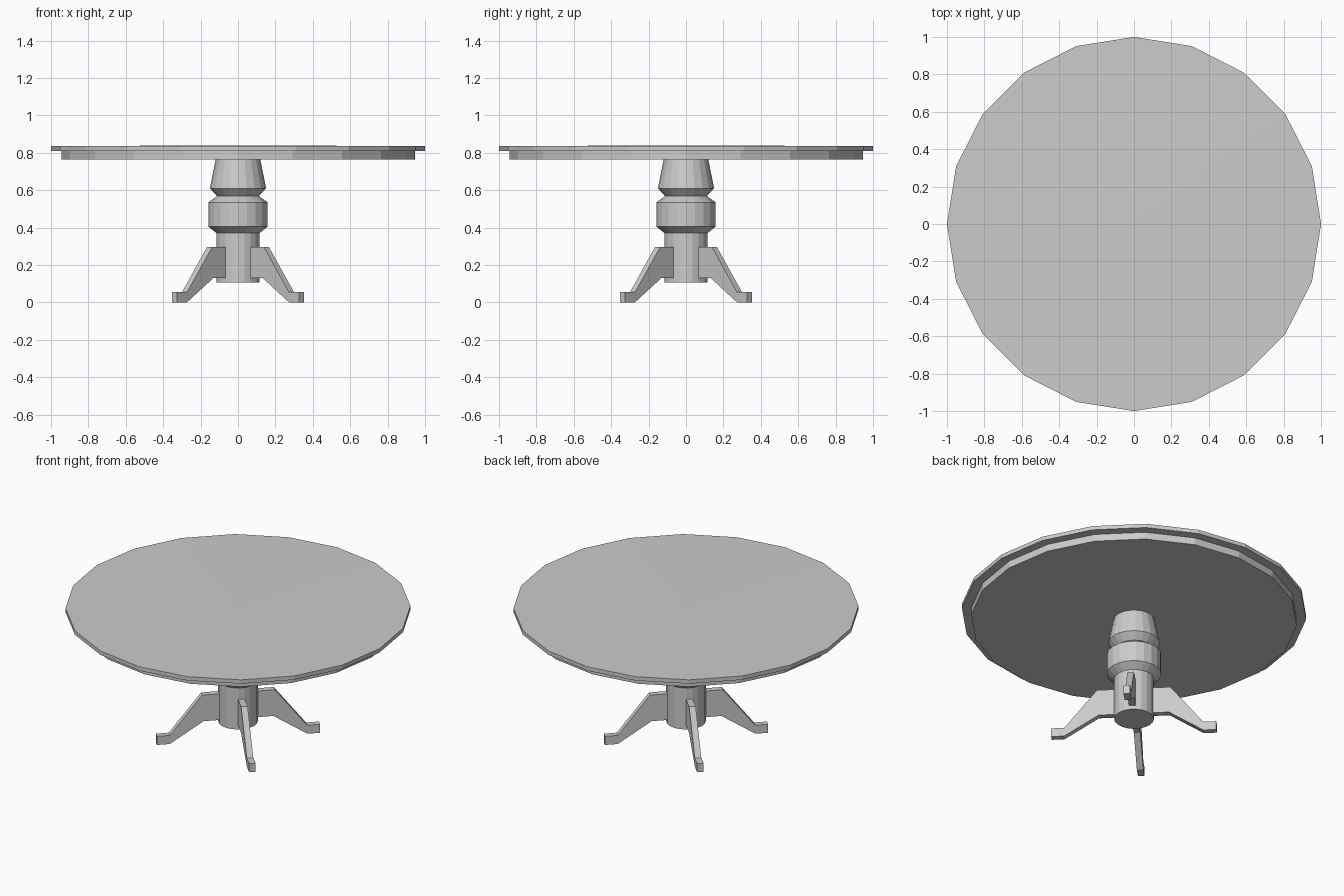
import bpy, bmesh
from math import cos, sin, pi

if "Cube" in bpy.data.objects:
    bpy.data.objects.remove(bpy.data.objects["Cube"])

SIDES = 20


def finish(bm, name):
    bmesh.ops.recalc_face_normals(bm, faces=bm.faces[:])
    mesh = bpy.data.meshes.new(name)
    bm.to_mesh(mesh)
    bm.free()
    obj = bpy.data.objects.new(name, mesh)
    bpy.context.collection.objects.link(obj)
    return obj


def turned(name, profile, crown=None):
    """Faceted lathe of (radius, z) points, capped; crown = z of a raised top centre."""
    bm = bmesh.new()
    rings = [[bm.verts.new((r * cos(2 * pi * i / SIDES), r * sin(2 * pi * i / SIDES), z))
              for i in range(SIDES)] for r, z in profile]
    for a, b in zip(rings, rings[1:]):
        for i in range(SIDES):
            j = (i + 1) % SIDES
            bm.faces.new((a[i], a[j], b[j], b[i]))
    bm.faces.new(rings[0][::-1])
    if crown is None:
        bm.faces.new(rings[-1])
    else:
        tip = bm.verts.new((0, 0, crown))
        for i in range(SIDES):
            bm.faces.new((rings[-1][i], rings[-1][(i + 1) % SIDES], tip))
    return finish(bm, name)


def leg(name, angle, width=0.038):
    """Flat leg profile (distance out, z) given thickness and turned to its angle."""
    profile = [(0.09, 0.13), (0.205, 0.13), (0.405, 0.0), (0.48, 0.0),
               (0.48, 0.055), (0.404, 0.055), (0.214, 0.297), (0.09, 0.297)]
    bm = bmesh.new()
    face = bm.faces.new([bm.verts.new((x, -width / 2, z)) for x, z in profile])
    ext = bmesh.ops.extrude_face_region(bm, geom=[face], use_keep_orig=True)
    moved = [v for v in ext["geom"] if isinstance(v, bmesh.types.BMVert)]
    bmesh.ops.translate(bm, verts=moved, vec=(0, width, 0))
    obj = finish(bm, name)
    obj.rotation_euler.z = angle


# Table top with stepped-in rim below and a barely raised centre
turned("table_top", [(0.945, 0.765), (0.945, 0.81), (1.0, 0.81), (1.0, 0.835)], crown=0.84)

# Turned pedestal
turned("pedestal", [(0.115, 0.105), (0.115, 0.37), (0.158, 0.405), (0.158, 0.535),
                    (0.112, 0.568), (0.15, 0.61), (0.118, 0.77)])

# Four diagonal legs
for k, side in enumerate(("back_right", "back_left", "front_left", "front_right")):
    leg(side + "_leg", pi / 4 + k * pi / 2)
